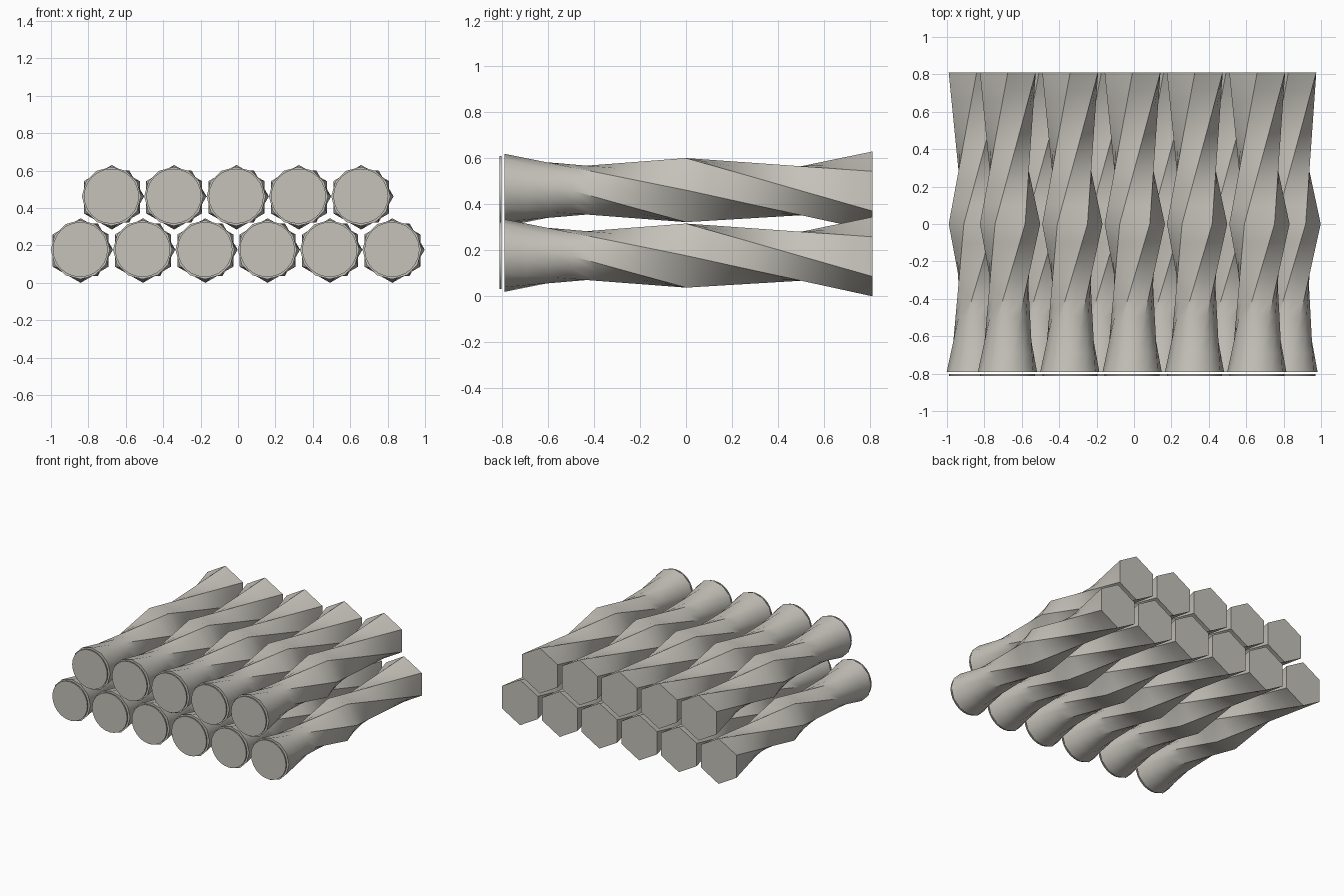
import bpy
import bmesh
import math
from mathutils import Vector

default = bpy.data.objects.get("Cube")
if default:
    bpy.data.objects.remove(default, do_unlink=True)

stone = bpy.data.materials.new("warm_grey_stone")
stone.use_nodes = True
COLOUR = (0.56, 0.54, 0.49, 1.0)
stone.diffuse_color = COLOUR
stone.node_tree.nodes["Principled BSDF"].inputs["Base Color"].default_value = COLOUR

SIDES = 12
STEPS = 8
PITCH = 1 / 3


def section(y, centre_x, centre_z, radius, turn, hexagonal):
    """Ring of points; a hexagon keeps its edge midpoints as extra points."""
    ring = []
    for i in range(SIDES):
        angle = math.radians(turn) + math.tau * i / SIDES
        r = radius * (math.cos(math.pi / 6) if hexagonal and i % 2 else 1)
        ring.append(Vector((centre_x + r * math.sin(angle), y,
                            centre_z + r * math.cos(angle))))
    return ring


def loft(rings):
    """Skin a list of rings and close both ends."""
    bm = bmesh.new()
    loops = [[bm.verts.new(p) for p in ring] for ring in rings]
    for a, b in zip(loops, loops[1:]):
        for i in range(SIDES):
            j = (i + 1) % SIDES
            bm.faces.new((a[i], a[j], b[j], b[i]))
    bm.faces.new(loops[0])
    bm.faces.new(loops[-1])
    bmesh.ops.recalc_face_normals(bm, faces=bm.faces[:])
    return bm


def disc_mesh():
    """Thin round plate for the front end."""
    bm = bmesh.new()
    bmesh.ops.create_cone(bm, cap_ends=True, segments=24,
                          radius1=0.147, radius2=0.147, depth=0.009)
    for v in bm.verts:
        v.co = Vector((v.co.x - 0.01, v.co.z - 0.807, v.co.y + 0.178))
    bmesh.ops.recalc_face_normals(bm, faces=bm.faces[:])
    return bm


def to_mesh(bm, name):
    mesh = bpy.data.meshes.new(name)
    bm.to_mesh(mesh)
    bm.free()
    mesh.materials.append(stone)
    return mesh


# Twisted column: round front, hexagonal waist and back, quarter turn per half
front = section(-0.79, -0.01, 0.177, 0.158, 0, False)
waist = section(0, 0.004, 0.177, 0.161, 90, True)
back = section(0.811, -0.008, 0.1725, 0.1725, 180, True)
rings = [front]
for start, end in ((front, waist), (waist, back)):
    for s in range(1, STEPS + 1):
        rings.append([p.lerp(q, s / STEPS) for p, q in zip(start, end)])

column_mesh = to_mesh(loft(rings), "twisted_column")
plate_mesh = to_mesh(disc_mesh(), "end_plate")

# Stack: six columns below, five nested above
parts = []
for row, (count, lift) in enumerate(((6, 0.0), (5, 0.285))):
    for n in range(count):
        x = (n - (count - 1) / 2) * PITCH
        for label, mesh in (("column", column_mesh), ("end_plate", plate_mesh)):
            level = ("lower", "upper")[row]
            obj = bpy.data.objects.new(f"{level}_{label}_{n + 1}", mesh)
            obj.location = (x, 0, lift)
            bpy.context.collection.objects.link(obj)
            parts.append(obj)

# Smooth shading with sharp ridges and rims
bpy.ops.object.select_all(action='DESELECT')
for obj in (parts[0], parts[1]):
    obj.select_set(True)
bpy.context.view_layer.objects.active = parts[0]
bpy.ops.object.shade_smooth_by_angle(angle=math.radians(40))
